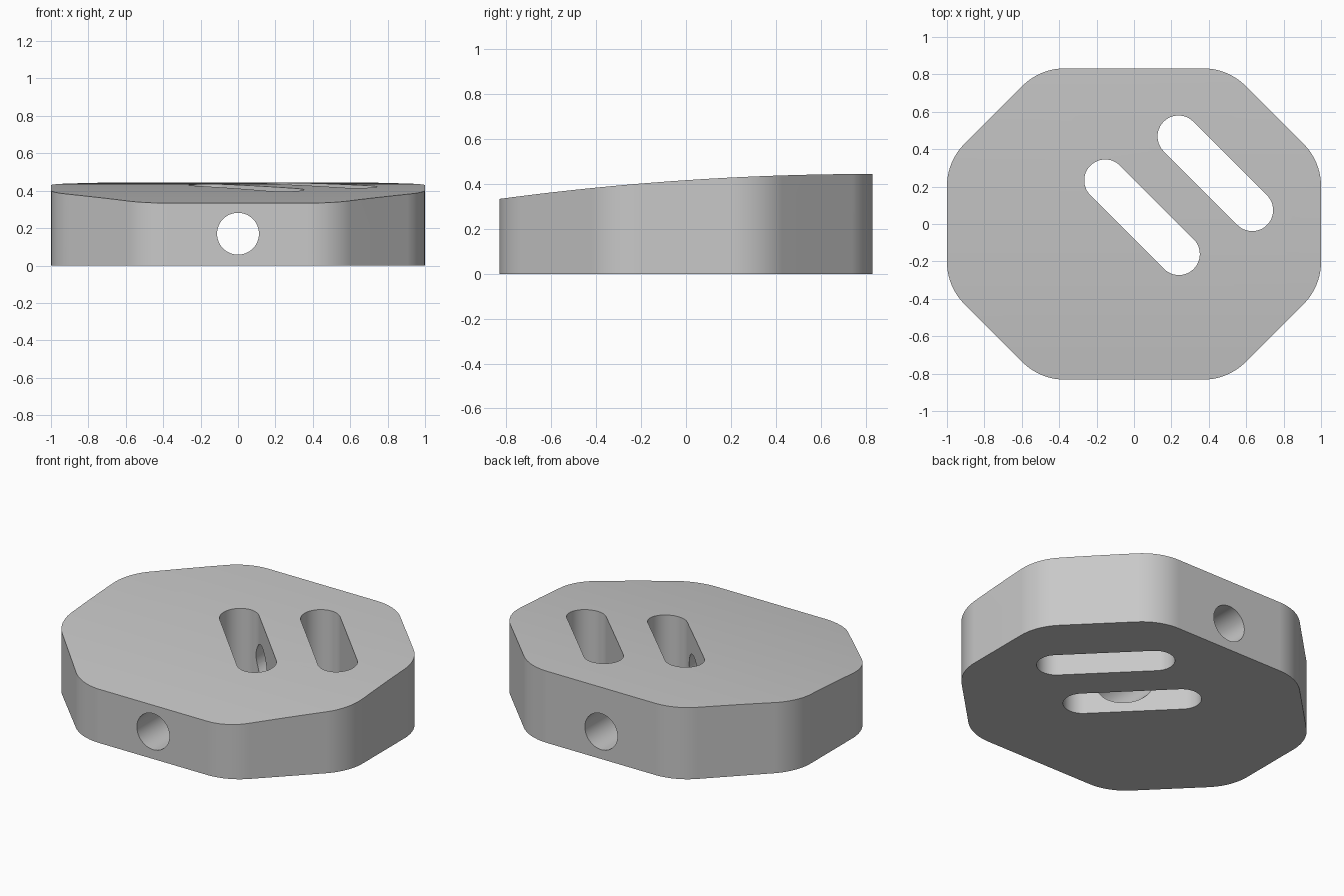
import bpy, bmesh
from math import sin, cos, pi, radians, sqrt
from mathutils import Vector, Matrix

cube = bpy.data.objects.get("Cube")
if cube:
    bpy.data.objects.remove(cube, do_unlink=True)


def prism(name, points, direction):
    """Closed prism made by sweeping a planar outline along a direction."""
    bm = bmesh.new()
    face = bm.faces.new([bm.verts.new(p) for p in points])
    swept = bmesh.ops.extrude_face_region(bm, geom=[face])["geom"]
    bmesh.ops.translate(bm, vec=direction,
                        verts=[v for v in swept if isinstance(v, bmesh.types.BMVert)])
    bmesh.ops.recalc_face_normals(bm, faces=bm.faces)
    mesh = bpy.data.meshes.new(name)
    bm.to_mesh(mesh)
    bm.free()
    obj = bpy.data.objects.new(name, mesh)
    bpy.context.collection.objects.link(obj)
    return obj


def arc(cx, cy, r, start, end, steps):
    angles = [radians(start + (end - start) * i / steps) for i in range(steps + 1)]
    return [(cx + r * cos(a), cy + r * sin(a)) for a in angles]


def combine(target, cutter, operation):
    mod = target.modifiers.new(operation.title(), "BOOLEAN")
    mod.operation, mod.object, mod.solver = operation, cutter, "EXACT"
    bpy.context.view_layer.objects.active = target
    bpy.ops.object.modifier_apply(modifier=mod.name)
    bpy.data.objects.remove(cutter, do_unlink=True)


# Octagonal plan with rounded corners
HALF_X, HALF_Y, DIAGONAL, FILLET = 1.0, 0.832, 1.335, 0.32
inset = DIAGONAL - FILLET * sqrt(2)
near_side = (HALF_X - FILLET, inset - HALF_X + FILLET)
near_back = (inset - HALF_Y + FILLET, HALF_Y - FILLET)
quarter = arc(*near_side, FILLET, 0, 45, 10) + arc(*near_back, FILLET, 45, 90, 10)
half = quarter + [(-x, y) for x, y in reversed(quarter)]
outline = half + [(-x, -y) for x, y in half]
body = prism("slotted_block", [(x, y, 0) for x, y in outline], (0, 0, 1))

# Gently crowned top, highest at the back edge
HEIGHT, CROWN, STEPS = 0.445, 12.5, 24
side = [(-2, 1, 0), (-2, -1, 0)]
for i in range(STEPS + 1):
    y = -1 + 2 * i / STEPS
    side.append((-2, y, HEIGHT - CROWN + sqrt(CROWN ** 2 - (y - HALF_Y) ** 2)))
combine(body, prism("crown_cutter", side, (4, 0, 0)), "INTERSECT")

# Two diagonal slots through the full height
SLOT_RADIUS, SLOT_RUN = 0.112, 0.394
for x, y in ((-0.154, 0.233), (0.238, 0.468)):
    ends = arc(x, y, SLOT_RADIUS, 45, 225, 24)
    ends += arc(x + SLOT_RUN, y - SLOT_RUN, SLOT_RADIUS, 225, 405, 24)
    combine(body, prism("slot_cutter", [(u, v, -1) for u, v in ends], (0, 0, 3)), "DIFFERENCE")

# Round bore from front to back
bore = arc(0, 0.17, 0.112, 0, 360, 48)[:-1]
combine(body, prism("bore_cutter", [(x, -2, z) for x, z in bore], (0, 4, 0)), "DIFFERENCE")

# Single grey finish
grey = bpy.data.materials.new("light grey")
grey.use_nodes = True
colour = (0.58, 0.58, 0.58, 1)
grey.diffuse_color = colour
grey.node_tree.nodes["Principled BSDF"].inputs["Base Color"].default_value = colour
body.data.materials.clear()
body.data.materials.append(grey)
for poly in body.data.polygons:
    poly.material_index = 0

# Smooth fillets with crisp rims
bpy.ops.object.select_all(action="DESELECT")
body.select_set(True)
bpy.context.view_layer.objects.active = body
bpy.ops.object.shade_smooth_by_angle(angle=radians(30))
normals = body.modifiers.new("Weighted Normals", "WEIGHTED_NORMAL")
normals.keep_sharp = True
